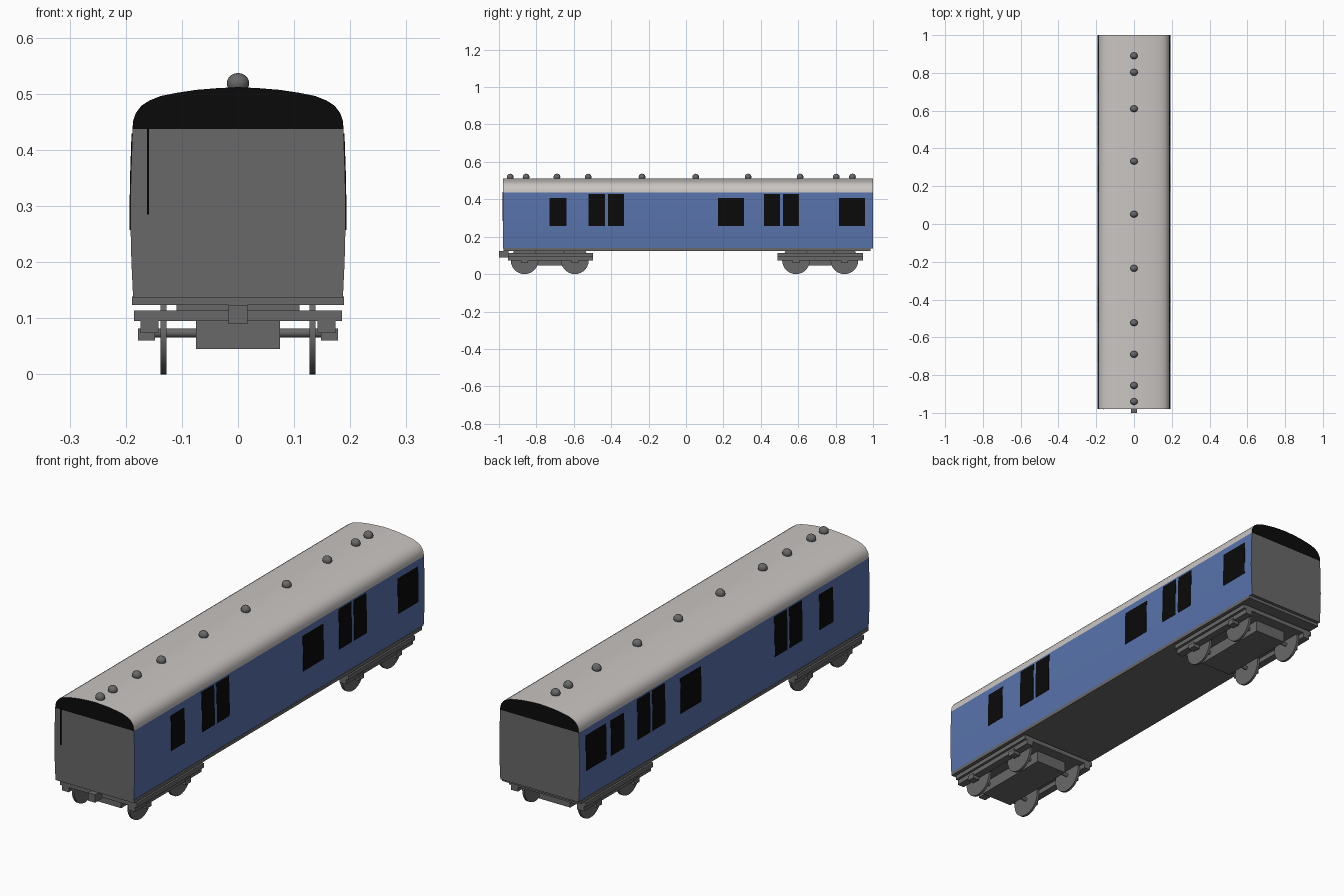
import bpy, bmesh, math
from mathutils import Matrix, Vector

if "Cube" in bpy.data.objects:
    bpy.data.objects.remove(bpy.data.objects["Cube"])


def colour(name, r, g, b):
    m = bpy.data.materials.new(name)
    m.diffuse_color = (r, g, b, 1)
    m.use_nodes = True
    m.node_tree.nodes["Principled BSDF"].inputs["Base Color"].default_value = m.diffuse_color
    return m


BLUE = colour("blue_paint", 0.098, 0.171, 0.410)
GREY = colour("chassis_grey", 0.138, 0.138, 0.138)
PALE = colour("roof_pale_grey", 0.590, 0.560, 0.545)
BLACK = colour("black", 0.003, 0.003, 0.003)

Y0, Y1 = -0.979, 1.0                     # body ends


def finish(name, bm, mats, smooth=False):
    bmesh.ops.recalc_face_normals(bm, faces=bm.faces)
    me = bpy.data.meshes.new(name)
    bm.to_mesh(me)
    bm.free()
    for m in mats:
        me.materials.append(m)
    ob = bpy.data.objects.new(name, me)
    bpy.context.collection.objects.link(ob)
    if smooth:
        bpy.ops.object.select_all(action='DESELECT')
        ob.select_set(True)
        bpy.context.view_layer.objects.active = ob
        bpy.ops.object.shade_smooth_by_angle(angle=math.radians(40))
    return ob


def box(name, x, y, z, mat=GREY):
    bm = bmesh.new()
    centre = Vector([(a + b) / 2 for a, b in (x, y, z)])
    size = [b - a for a, b in (x, y, z)]
    bmesh.ops.create_cube(bm, size=1, matrix=Matrix.Translation(centre) @ Matrix.Diagonal((*size, 1)))
    return finish(name, bm, [mat])


def cylinder_x(name, x0, x1, y, z, r, sides):
    bm = bmesh.new()
    mat = Matrix.Translation(((x0 + x1) / 2, y, z)) @ Matrix.Rotation(math.pi / 2, 4, 'Y')
    bmesh.ops.create_cone(bm, cap_ends=True, segments=sides, radius1=r, radius2=r,
                          depth=x1 - x0, matrix=mat)
    return finish(name, bm, [GREY], True)


def prism(name, half, side_mat, end_mat, base_mat):
    """Mirror a half profile (x, z), extrude it along y, colour by face direction."""
    pts = half + [(-x, z) for x, z in reversed(half) if x > 0]
    bm = bmesh.new()
    face = bm.faces.new([bm.verts.new((x, Y0, z)) for x, z in pts])
    ext = bmesh.ops.extrude_face_region(bm, geom=[face])
    bmesh.ops.translate(bm, vec=(0, Y1 - Y0, 0),
                        verts=[v for v in ext["geom"] if isinstance(v, bmesh.types.BMVert)])
    bmesh.ops.recalc_face_normals(bm, faces=bm.faces)
    for f in bm.faces:
        f.material_index = 1 if abs(f.normal.y) > 0.9 else 2 if f.normal.z < -0.9 else 0
    return finish(name, bm, [side_mat, end_mat, base_mat], True)


# Body shell with gently bowed sides, and the arched roof
SIDE = [(0.187, 0.137), (0.190, 0.20), (0.192, 0.28), (0.191, 0.35), (0.188, 0.437)]
ROOF = [(0.188, 0.437), (0.187, 0.452), (0.182, 0.466), (0.172, 0.479), (0.158, 0.488),
        (0.138, 0.496), (0.108, 0.502), (0.075, 0.507), (0.038, 0.510), (0.0, 0.512)]
prism("body_shell", SIDE, BLUE, GREY, GREY)
prism("roof", ROOF, PALE, BLACK, GREY)


def side_x(z):
    for (xa, za), (xb, zb) in zip(SIDE, SIDE[1:]):
        if z <= zb:
            return xa + (xb - xa) * (z - za) / (zb - za)
    return SIDE[-1][0]


def window(name, sgn, y0, y1, z0, z1):
    """Thin black plate that follows the side of the body."""
    zs = [z0] + [z for _, z in SIDE if z0 < z < z1] + [z1]
    loop = [(side_x(z) + 0.0015, z) for z in zs] + [(side_x(z) - 0.002, z) for z in reversed(zs)]
    bm = bmesh.new()
    a, b = [[bm.verts.new((sgn * x, y, z)) for x, z in loop] for y in (y0, y1)]
    n = len(loop)
    for i in range(n):
        j = (i + 1) % n
        bm.faces.new((a[i], a[j], b[j], b[i]))
    bm.faces.new(a)
    bm.faces.new(b)
    return finish(name, bm, [BLACK])


# Windows: short ones, and taller pairs in the double doors
SHORT = [(-0.73, -0.638), (0.17, 0.31), (0.817, 0.957)]
TALL = [(-0.52, -0.434), (-0.418, -0.332), (0.416, 0.502), (0.518, 0.604)]
for sgn, tag in ((1, "right"), (-1, "left")):
    extra = [(0.695, 0.785)] if sgn < 0 else []
    for i, (a, b) in enumerate(SHORT + extra):
        window(f"{tag}_window_{i}", sgn, a, b, 0.257, 0.408)
    for i, (a, b) in enumerate(TALL):
        window(f"{tag}_door_window_{i}", sgn, a, b, 0.257, 0.429)

# Pipe line painted on the front end
box("front_pipe", (-0.1625, -0.1585), (Y0 - 0.003, Y0 + 0.002), (0.285, 0.44), BLACK)

# Roof vents
for i, y in enumerate((-0.94, -0.855, -0.69, -0.523, -0.235, 0.052, 0.332, 0.61, 0.803, 0.89)):
    bm = bmesh.new()
    bmesh.ops.create_uvsphere(bm, u_segments=16, v_segments=10, radius=1,
                              matrix=Matrix.Translation((0, y, 0.519))
                              @ Matrix.Diagonal((0.020, 0.018, 0.018, 1)))
    finish(f"roof_vent_{i}", bm, [GREY], True)

# Underframe and coupler
box("underframe", (-0.189, 0.189), (-0.976, 0.986), (0.124, 0.139))
box("coupler", (-0.017, 0.017), (-1.0, -0.95), (0.09, 0.124))

# Bogies
for tag, yc, axles in (("front", -0.724, (-0.863, -0.594)), ("rear", 0.717, (0.588, 0.847))):
    box(f"{tag}_bogie_bolster", (-0.11, 0.11), (yc - 0.17, yc + 0.17), (0.112, 0.126))
    box(f"{tag}_bogie_plate", (-0.185, 0.185), (yc - 0.228, yc + 0.228), (0.095, 0.114))
    box(f"{tag}_bogie_centre", (-0.075, 0.075), (yc - 0.18, yc + 0.18), (0.045, 0.097))
    for sgn, side in ((1, "right"), (-1, "left")):
        def sx(a, b):
            return tuple(sorted((sgn * a, sgn * b)))
        box(f"{tag}_{side}_bogie_frame", sx(0.142, 0.174), (yc - 0.228, yc + 0.228), (0.074, 0.097))
        for k, y in enumerate(axles):
            box(f"{tag}_{side}_axle_box_{k}", sx(0.148, 0.178), (y - 0.018, y + 0.018), (0.06, 0.082))
            cylinder_x(f"{tag}_{side}_wheel_{k}", *sx(0.127, 0.138), y, 0.074, 0.074, 28)
    for k, y in enumerate(axles):
        cylinder_x(f"{tag}_axle_{k}", -0.15, 0.15, y, 0.074, 0.008, 12)
